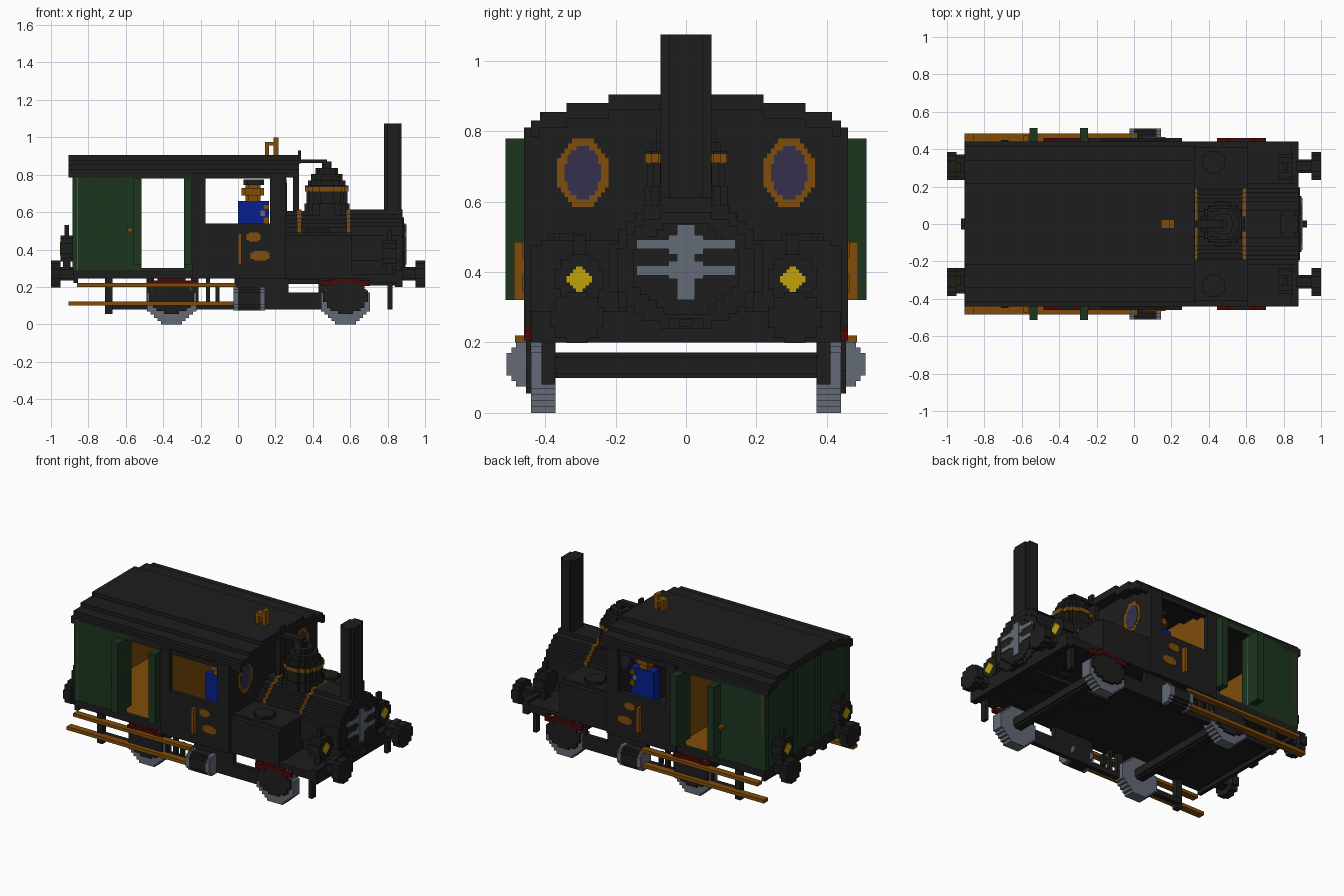
import bpy, bmesh, math
from mathutils import Vector

cube = bpy.data.objects.get("Cube")
if cube:
    bpy.data.objects.remove(cube, do_unlink=True)


def material(name, rgb):
    m = bpy.data.materials.new(name)
    m.use_nodes = True
    m.diffuse_color = (*rgb, 1)
    bsdf = m.node_tree.nodes["Principled BSDF"]
    bsdf.inputs["Base Color"].default_value = (*rgb, 1)
    bsdf.inputs["Roughness"].default_value = 0.8
    return m


BLACK = material("soot black", (0.0127, 0.0127, 0.0127))
BROWN = material("brass brown", (0.215, 0.075, 0.003))
GREEN = material("coach green", (0.012, 0.036, 0.0135))
GREY = material("steel grey", (0.125, 0.145, 0.18))
BLUE = material("jacket blue", (0.002, 0.014, 0.27))
YELLOW = material("lamp yellow", (0.53, 0.36, 0.003))
GLASS = material("dusky glass", (0.034, 0.03, 0.075))
RED = material("dark red", (0.075, 0.002, 0.002))


def finish(name, bm, mat, mirror):
    if mirror:  # copy the part to the other side of the centre line
        dup = bmesh.ops.duplicate(bm, geom=bm.verts[:] + bm.edges[:] + bm.faces[:])
        for v in [g for g in dup["geom"] if isinstance(g, bmesh.types.BMVert)]:
            v.co.y = -v.co.y
    bmesh.ops.recalc_face_normals(bm, faces=bm.faces)
    me = bpy.data.meshes.new(name)
    bm.to_mesh(me)
    bm.free()
    me.materials.append(mat)
    ob = bpy.data.objects.new(name, me)
    bpy.context.collection.objects.link(ob)
    return ob


def boxes(name, mat, *spans, mirror=False):
    """One object from boxes given as x0, x1, y0, y1, z0, z1."""
    bm = bmesh.new()
    for x0, x1, y0, y1, z0, z1 in spans:
        vs = bmesh.ops.create_cube(bm, size=1)["verts"]
        for v in vs:
            v.co = Vector(((x0 + x1) / 2 + v.co.x * (x1 - x0),
                           (y0 + y1) / 2 + v.co.y * (y1 - y0),
                           (z0 + z1) / 2 + v.co.z * (z1 - z0)))
    return finish(name, bm, mat, mirror)


def prism(name, mat, axis, outline, lo, hi, mirror=False):
    """Extrude a flat outline along an axis."""
    place = {"x": lambda u, v, w: (w, u, v),
             "y": lambda u, v, w: (u, w, v),
             "z": lambda u, v, w: (u, v, w)}[axis]
    bm = bmesh.new()
    face = bm.faces.new([bm.verts.new(place(u, v, lo)) for u, v in outline])
    ext = bmesh.ops.extrude_face_region(bm, geom=[face])["geom"]
    bmesh.ops.translate(bm, vec=place(0, 0, hi - lo),
                        verts=[g for g in ext if isinstance(g, bmesh.types.BMVert)])
    # put back the starting face if the extrusion consumed it
    bmesh.ops.holes_fill(bm, edges=[e for e in bm.edges if e.is_boundary], sides=0)
    return finish(name, bm, mat, mirror)


def stepped(cu, cv, ru, rv, n):
    """Blocky ellipse outline with n steps per quarter."""
    quarter = []
    for i in range(n):
        w = max(1, round(n * math.sqrt(1 - ((i + 0.5) / n) ** 2))) / n
        for p in ((w, i / n), (w, (i + 1) / n)):
            if len(quarter) > 1 and quarter[-1][0] == p[0] == quarter[-2][0]:
                quarter[-1] = p
            elif not quarter or quarter[-1] != p:
                quarter.append(p)
    half = quarter + [(-u, v) for u, v in reversed(quarter)]
    full = half + [(-u, -v) for u, v in half[1:-1]]
    return [(cu + u * ru, cv + v * rv) for u, v in full]


def disc(name, mat, axis, cu, cv, ru, rv, lo, hi, n=6, mirror=False):
    return prism(name, mat, axis, stepped(cu, cv, ru, rv, n), lo, hi, mirror)


# Footplate, end beams and coupling hooks
boxes("footplate", BLACK, (-0.87, 0.87, -0.44, 0.44, 0.245, 0.27),
      (0.7, 0.88, -0.44, 0.44, 0.22, 0.25))
boxes("end_beams", BLACK, (0.84, 0.88, -0.44, 0.44, 0.2, 0.29),
      (-0.88, -0.855, -0.44, 0.44, 0.22, 0.29))
boxes("couplings", BLACK, (0.87, 0.9, -0.05, 0.05, 0.24, 0.27),
      (0.87, 0.925, -0.02, 0.02, 0.245, 0.265), (-0.925, -0.87, -0.03, 0.03, 0.24, 0.28))

# Buffers at both ends
for s, end in ((1, "front"), (-1, "rear")):
    a, b = sorted((s * 0.87, s * 0.96)), sorted((s * 0.95, s * 1.0))
    disc(end + "_buffer_shafts", BLACK, "x", 0.31, 0.27, 0.036, 0.036, *a, n=3, mirror=True)
    disc(end + "_buffer_heads", BLACK, "x", 0.31, 0.27, 0.075, 0.072, *b, n=5, mirror=True)

# Wheels, axles, frames and springs
for x, end in ((-0.355, "rear"), (0.575, "front")):
    disc(end + "_wheels", GREY, "y", x, 0.12, 0.132, 0.12, 0.37, 0.44, n=7, mirror=True)
    disc(end + "_axle_guards", BLACK, "y", x, 0.15, 0.12, 0.095, 0.44, 0.455, n=6, mirror=True)
    disc(end + "_axle", BLACK, "y", x, 0.135, 0.036, 0.036, -0.37, 0.37, n=3)
    boxes(end + "_springs", RED, (x - 0.13, x - 0.06, 0.43, 0.46, 0.205, 0.235),
          (x + 0.06, x + 0.13, 0.43, 0.46, 0.205, 0.235),
          (x - 0.075, x + 0.075, 0.43, 0.46, 0.225, 0.245), mirror=True)
boxes("frames", BLACK,
      (-0.02, 0.27, 0.40, 0.43, 0.08, 0.25), (0.27, 0.45, 0.40, 0.43, 0.08, 0.17),
      (0.43, 0.49, 0.40, 0.43, 0.08, 0.25), (-0.7, -0.02, 0.40, 0.43, 0.08, 0.115),
      (-0.71, -0.67, 0.41, 0.45, 0.055, 0.25), (-0.49, -0.45, 0.40, 0.43, 0.1, 0.25),
      (-0.25, -0.21, 0.40, 0.43, 0.1, 0.25), (-0.17, -0.15, 0.40, 0.43, 0.1, 0.25),
      (-0.12, -0.1, 0.40, 0.43, 0.12, 0.2), (0.8, 0.825, 0.37, 0.41, 0.08, 0.22), mirror=True)

# Steam cylinders with grey end collars
disc("cylinder_casings", BLACK, "x", 0.455, 0.138, 0.055, 0.063, 0, 0.12, n=4, mirror=True)
for x in (-0.025, 0.12):
    disc("cylinder_collar", GREY, "x", 0.455, 0.138, 0.055, 0.063, x, x + 0.025, n=4, mirror=True)

# Long running boards
boxes("running_boards", BROWN, (-0.86, -0.01, 0.44, 0.485, 0.2, 0.22),
      (-0.905, -0.02, 0.44, 0.485, 0.1, 0.122), mirror=True)

# Stepped roof
inner = 0
slabs = []
for y, z in ((0.22, 0.905), (0.34, 0.88), (0.415, 0.855), (0.44, 0.83)):
    slabs.append((-0.905, 0.325, inner, y, z - 0.045, z))
    inner = y
boxes("roof", BLACK, *slabs, mirror=True)

# Cross walls that follow the roof
wall = [(0.44, 0.25), (0.44, 0.82), (0.41, 0.82), (0.41, 0.84), (0.335, 0.84),
        (0.335, 0.87), (0.215, 0.87), (0.215, 0.89)]
wall += [(-y, z) for y, z in reversed(wall)]
prism("rear_wall", GREEN, "x", wall, -0.876, -0.862)
prism("rear_wall_lining", BROWN, "x", wall, -0.862, -0.855)
prism("partition", BROWN, "x", wall, -0.235, -0.195)
prism("cab_front_wall", BLACK, "x", wall, 0.235, 0.257)

# Coach sides with doorways, open door leaves and linings
boxes("coach_sides", GREEN, (-0.876, -0.515, 0.425, 0.44, 0.29, 0.81),
      (-0.29, -0.243, 0.425, 0.44, 0.29, 0.81), (-0.515, -0.29, 0.425, 0.44, 0.78, 0.81),
      (-0.515, -0.29, 0.425, 0.44, 0.28, 0.3), mirror=True)
boxes("door_leaves", GREEN, (-0.56, -0.515, 0.37, 0.512, 0.32, 0.78),
      (-0.29, -0.245, 0.37, 0.512, 0.32, 0.78), mirror=True)
boxes("coach_lining", BROWN, (-0.86, -0.515, 0.415, 0.425, 0.25, 0.81),
      (-0.29, -0.23, 0.415, 0.425, 0.25, 0.81), (-0.86, -0.23, 0, 0.425, 0.268, 0.288), mirror=True)
boxes("coach_sill", BLACK, (-0.876, -0.24, 0.42, 0.442, 0.245, 0.29), mirror=True)
boxes("rear_wall_posts", GREEN, (-0.884, -0.875, 0.4, 0.44, 0.29, 0.8),
      (-0.884, -0.875, 0.1, 0.14, 0.29, 0.84), mirror=True)
boxes("door_knobs", BROWN, (-0.59, -0.565, 0.435, 0.475, 0.495, 0.515), mirror=True)

# Cab sides with open windows
boxes("cab_sides", BLACK, (-0.245, 0.257, 0.43, 0.46, 0.245, 0.54),
      (-0.245, -0.175, 0.43, 0.46, 0.54, 0.81), (0.17, 0.257, 0.43, 0.46, 0.54, 0.81),
      (-0.175, 0.17, 0.43, 0.45, 0.78, 0.81), mirror=True)
boxes("cab_handrails", BROWN, (0, 0.02, 0.455, 0.488, 0.32, 0.485), mirror=True)
disc("upper_side_plates", BROWN, "y", 0.083, 0.466, 0.038, 0.024, 0.455, 0.465, n=3, mirror=True)
disc("lower_side_plates", BROWN, "y", 0.118, 0.367, 0.05, 0.026, 0.455, 0.465, n=3, mirror=True)

# Oval front windows
disc("window_rims", BROWN, "x", 0.293, 0.682, 0.073, 0.097, 0.252, 0.26, n=7, mirror=True)
disc("window_panes", GLASS, "x", 0.293, 0.682, 0.052, 0.076, 0.254, 0.262, n=6, mirror=True)
disc("window_panes_inside", GLASS, "x", 0.293, 0.682, 0.052, 0.076, 0.23, 0.236, n=6, mirror=True)

# Crew, one at each window
boxes("crew_jackets", BLUE, (0, 0.165, 0.27, 0.335, 0.27, 0.66), mirror=True)
disc("crew_heads", BROWN, "z", 0.08, 0.3, 0.04, 0.03, 0.66, 0.75, n=3, mirror=True)
disc("crew_noses", BROWN, "z", 0.08, 0.3, 0.06, 0.04, 0.69, 0.73, n=3, mirror=True)
disc("crew_caps", BLACK, "z", 0.085, 0.3, 0.055, 0.045, 0.745, 0.775, n=3, mirror=True)
boxes("crew_hands", BROWN, (0.135, 0.165, 0.325, 0.345, 0.54, 0.575),
      (0.135, 0.165, 0.325, 0.345, 0.615, 0.64), mirror=True)
boxes("crew_cuffs", GREY, (0.12, 0.145, 0.33, 0.341, 0.58, 0.61), mirror=True)

# Boiler, smokebox and bands
disc("boiler", BLACK, "x", 0, 0.41, 0.205, 0.195, 0.25, 0.6, n=9)
disc("smokebox", BLACK, "x", 0, 0.41, 0.218, 0.203, 0.6, 0.88, n=9)
disc("smokebox_front", BLACK, "x", 0, 0.405, 0.195, 0.165, 0.87, 0.888, n=8)
disc("smokebox_door", BLACK, "x", 0, 0.41, 0.15, 0.13, 0.88, 0.895, n=7)
boxes("boiler_saddle", BLACK, (0.25, 0.87, -0.19, 0.19, 0.25, 0.42))
arch = [p for p in stepped(0, 0.41, 0.218, 0.203, 9) if p[1] > 0.409]
for x in (0.315, 0.58):
    prism("boiler_band", BROWN, "x", arch, x, x + 0.025)
boxes("door_straps", GREY, (0.89, 0.9, -0.14, 0.14, 0.465, 0.493),
      (0.89, 0.9, -0.14, 0.14, 0.39, 0.418), (0.885, 0.902, -0.025, 0.025, 0.32, 0.535),
      (0.89, 0.901, -0.05, 0.05, 0.45, 0.505), (0.89, 0.901, -0.05, 0.05, 0.38, 0.432))

# Side tanks and filler caps
boxes("side_tanks", BLACK, (0.25, 0.608, 0.19, 0.41, 0.25, 0.49),
      (0.25, 0.608, 0.4, 0.442, 0.25, 0.475), mirror=True)
disc("tank_caps", BLACK, "z", 0.425, 0.33, 0.06, 0.06, 0.48, 0.51, n=4, mirror=True)

# Steam dome with band and knob
for name, mat, r, z0, z1 in (("dome_base", BLACK, 0.12, 0.58, 0.645),
                             ("dome_body", BLACK, 0.11, 0.645, 0.71),
                             ("dome_band", BROWN, 0.117, 0.71, 0.735),
                             ("dome_lip", BLACK, 0.117, 0.735, 0.742),
                             ("dome_shoulder", BLACK, 0.1, 0.742, 0.77),
                             ("dome_upper", BLACK, 0.085, 0.77, 0.805),
                             ("dome_top", BLACK, 0.06, 0.805, 0.835),
                             ("dome_knob", BLACK, 0.025, 0.835, 0.87)):
    disc(name, mat, "z", 0.475, 0, r, r, z0, z1, n=6)

# Steam pipe between dome and cab
boxes("steam_pipe", BLACK, (0.295, 0.325, -0.03, 0.03, 0.55, 0.88),
      (0.32, 0.475, -0.02, 0.02, 0.862, 0.882), (0.32, 0.336, -0.02, 0.02, 0.86, 0.93))

# Chimney and whistle
disc("chimney", BLACK, "z", 0.827, 0, 0.047, 0.073, 0.55, 1.075, n=3)
boxes("whistle", BROWN, (0.145, 0.165, -0.024, 0.024, 0.895, 0.975),
      (0.19, 0.217, -0.024, 0.024, 0.895, 1.0), (0.16, 0.195, -0.024, 0.024, 0.955, 0.975))

# Lamps at both ends, with stepped diamond lenses
for end, x0, x1, z, face in (("front", 0.77, 0.85, 0.38, 0.85), ("rear", -0.95, -0.88, 0.405, -0.95)):
    disc(end + "_lamps", BLACK, "x", 0.303, z, 0.068, 0.07, x0, x1, n=5, mirror=True)
    boxes(end + "_lamp_lenses", YELLOW,
          *[(face - 0.003, face + 0.003, 0.303 - 0.009 * k, 0.303 + 0.009 * k,
             z - 0.009 * (5 - k), z + 0.009 * (5 - k)) for k in (1, 2, 3, 4)], mirror=True)
    mid = (x0 + x1) / 2
    boxes(end + "_lamp_stands", BLACK, (mid - 0.02, mid + 0.02, 0.27, 0.335, 0.24, z),
          (mid - 0.012, mid + 0.012, 0.285, 0.32, z, z + 0.125), mirror=True)
